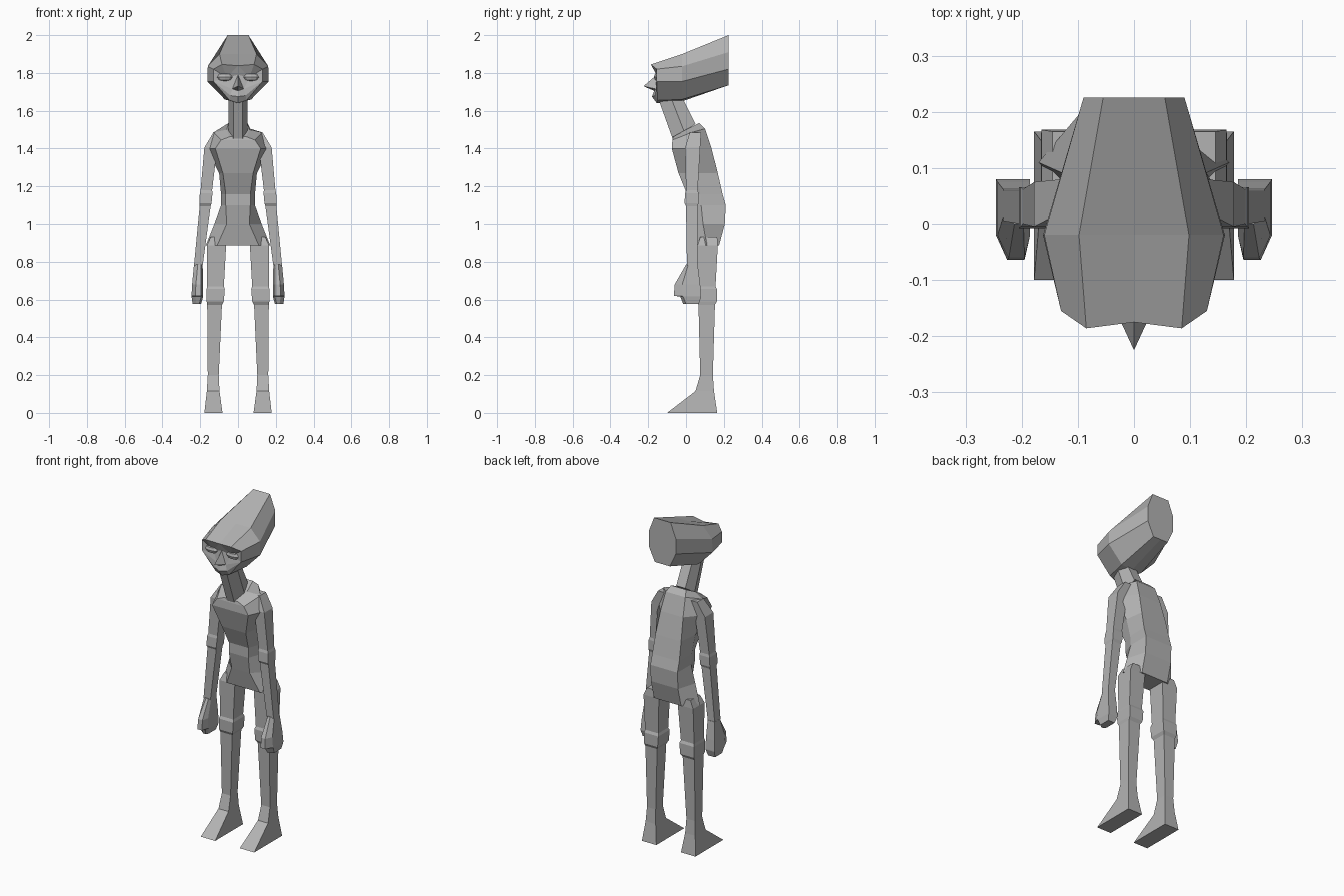
import bpy, bmesh

skin = bpy.data.materials.new("grey_skin")
skin.diffuse_color = (0.45, 0.45, 0.45, 1)


def build(name, verts, faces, mirror=False):
    """Make a flat shaded mesh object, optionally mirrored and welded across x = 0."""
    bm = bmesh.new()

    def add(sign):
        vs = [bm.verts.new((sign * x, y, z)) for x, y, z in verts]
        for f in faces:
            bm.faces.new([vs[i] for i in f])
    add(1)
    if mirror:
        add(-1)
    bmesh.ops.remove_doubles(bm, verts=bm.verts, dist=0.0005)
    bmesh.ops.recalc_face_normals(bm, faces=bm.faces)
    me = bpy.data.meshes.new(name)
    bm.to_mesh(me)
    bm.free()
    me.materials.append(skin)
    ob = bpy.data.objects.new(name, me)
    bpy.context.collection.objects.link(ob)
    return ob


def loft(name, rings, sign=1):
    """Skin closed rings of equal length and cap both ends."""
    n = len(rings[0])
    verts = [(sign * x, y, z) for r in rings for x, y, z in r]
    faces = [(k * n + i, k * n + (i + 1) % n, (k + 1) * n + (i + 1) % n, (k + 1) * n + i)
             for k in range(len(rings) - 1) for i in range(n)]
    faces += [tuple(range(n)), tuple(range(len(verts) - n, len(verts)))]
    return build(name, verts, faces)


def box(z, x0, x1, y0, y1):
    return [(x0, y0, z), (x1, y0, z), (x1, y1, z), (x0, y1, z)]


def hexa(f, s, b):
    """Symmetric six sided ring from front, side and back corners."""
    half = [f, s, b]
    return half + [(-x, y, z) for x, y, z in reversed(half)]


# Torso: slanted neckline, broad chest, narrow waist, flared hips
torso = [hexa((.045, -.068, 1.462), (.06, .0, 1.50), (.05, .07, 1.535)),
         hexa((.09, -.072, 1.445), (.13, .03, 1.485), (.065, .10, 1.505))]
for z, fx, fy, sx, sy, bx, by in [
        (1.40, .12, -.075, .165, .03, .075, .135),
        (1.27, .08, -.04, .10, .055, .085, .168),
        (1.16, .065, .005, .09, .075, .09, .193),
        (1.10, .065, .005, .09, .08, .09, .21),
        (1.00, .06, .025, .125, .09, .09, .205),
        (.887, .11, .05, .17, .11, .09, .175)]:
    torso.append(hexa((fx, fy, z), (sx, sy, z), (bx, by, z)))
loft("torso", torso)

# Neck leaning forward
loft("neck", [hexa((.025, -.07, 1.45), (.05, -.01, 1.49), (.03, .05, 1.53)),
              hexa((.025, -.14, 1.645), (.05, -.08, 1.67), (.03, -.03, 1.69))])

# Head: half rings from the flat back to the brow, then the face
back = [(0, .225, 2.0), (.055, .225, 2.0), (.09, .225, 1.91),
        (.09, .225, 1.82), (.05, .225, 1.735), (0, .225, 1.735)]
mid = [(0, -.02, 1.90), (.098, -.02, 1.90), (.16, -.02, 1.835),
       (.162, -.02, 1.755), (.07, -.02, 1.66), (0, -.02, 1.65)]
front = [(0, -.175, 1.838), (.085, -.186, 1.845), (.13, -.155, 1.82),
         (.13, -.155, 1.755), (.045, -.15, 1.655), (0, -.155, 1.64)]
# bridge, nose tip, nose base, lip, nostril, mouth corner, eye socket
face = [(0, -.155, 1.79), (0, -.225, 1.73), (0, -.168, 1.705), (0, -.18, 1.675),
        (.03, -.16, 1.715), (.04, -.162, 1.68), (.06, -.148, 1.775)]
faces = [(6 * k + i, 6 * k + i + 1, 6 * k + i + 7, 6 * k + i + 6) for k in (0, 1) for i in range(5)]
faces.append((0, 1, 2, 3, 4, 5))
B, T, S1, S2, K, C = range(12, 18)
G, N, NB, L, A, M, E = range(18, 25)
faces += [(B, T, E), (B, E, G), (T, S1, E), (S1, S2, E), (S2, A, E), (A, G, E), (G, A, N),
          (N, A, NB), (NB, A, M, L), (A, S2, M), (M, S2, K), (L, M, K, C)]
build("head", back + mid + front + face, faces, mirror=True)

for side, s in (("right", 1), ("left", -1)):
    # Faceted eye
    bpy.ops.mesh.primitive_uv_sphere_add(segments=8, ring_count=4, location=(s * .07, -.152, 1.778))
    eye = bpy.context.object
    eye.name = side + "_eye"
    eye.scale = (.042, .018, .022)
    eye.data.materials.append(skin)

    # Arm with shoulder cap and elbow band
    loft(side + "_arm", [box(*r) for r in [
        (1.485, .085, .13, .02, .08), (1.405, .11, .178, -.005, .075),
        (1.18, .137, .198, .0, .062), (1.165, .135, .202, -.005, .066),
        (1.11, .14, .205, -.008, .066), (1.095, .145, .203, .0, .06),
        (.78, .187, .233, .005, .06)]], s)

    # Fist with a bevelled front
    loft(side + "_hand", [
        [(x0, y1, z), (x1, y1, z), (x1, ym, z), (x1 - .02, y0, z), (x0 + .01, y0, z), (x0, ym, z)]
        for z, x0, x1, y0, ym, y1 in [
            (.785, .187, .233, .0, .012, .062), (.68, .185, .243, -.06, -.02, .075),
            (.62, .185, .246, -.064, -.02, .08), (.615, .185, .246, -.03, -.015, .08),
            (.577, .195, .24, -.015, .0, .068)]], s)

    # Leg with knee band
    loft(side + "_leg", [box(*r) for r in [
        (.93, .07, .145, .075, .165), (.885, .063, .165, .06, .168),
        (.67, .075, .163, .062, .156), (.655, .07, .166, .055, .163),
        (.59, .075, .166, .056, .163), (.572, .085, .163, .066, .153),
        (.2, .102, .16, .075, .142)]], s)

    # Wedge foot
    loft(side + "_foot", [box(*r) for r in [
        (.2, .102, .16, .075, .142), (.115, .098, .165, .05, .148),
        (0, .082, .178, -.1, .165)]], s)
